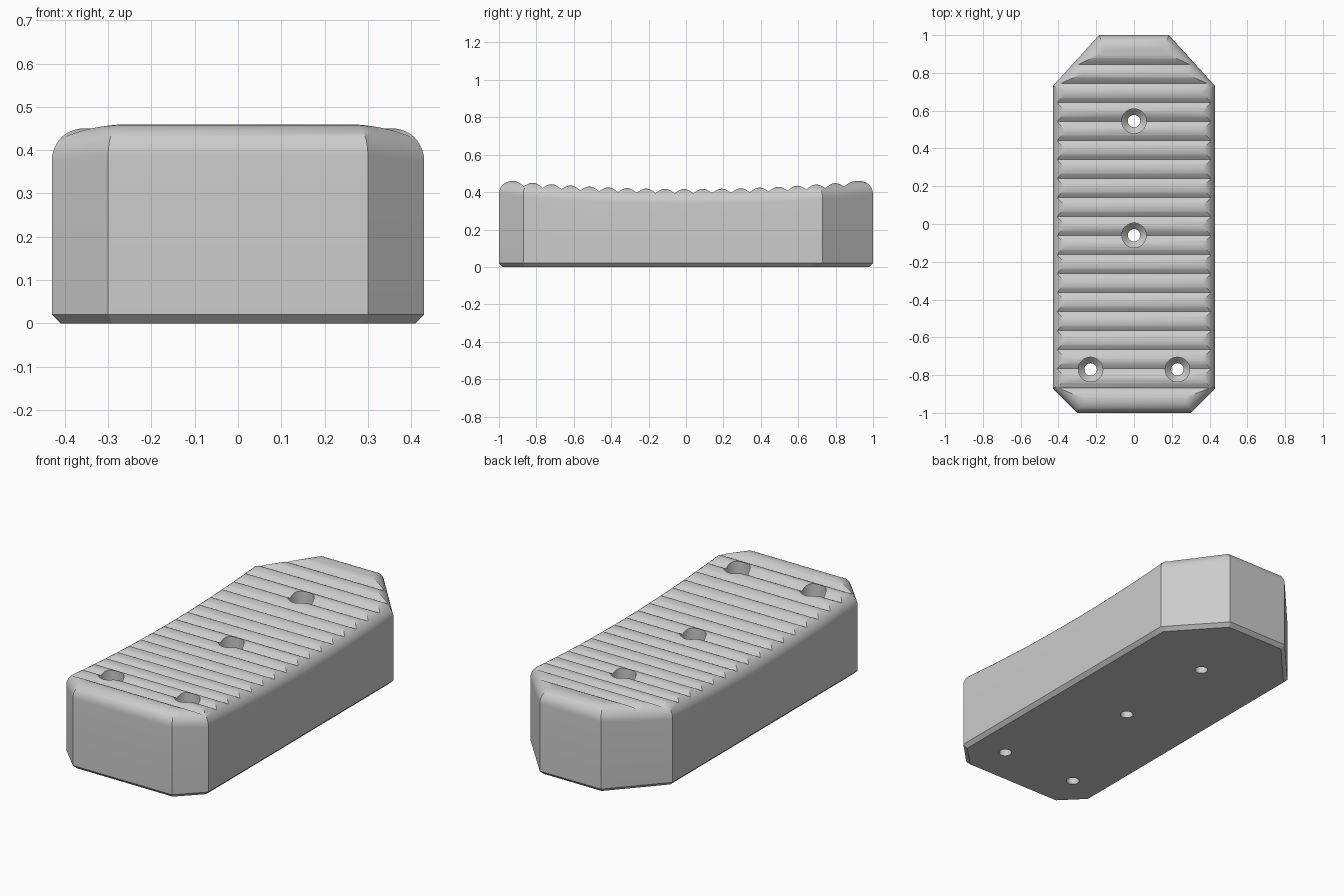
import bpy
import bmesh
import math
from mathutils import Vector

if "Cube" in bpy.data.objects:
    bpy.data.objects.remove(bpy.data.objects["Cube"], do_unlink=True)

FILLET = 0.08
CHAMFER = 0.02
PITCH = 0.1007
FIRST, GROOVES = -0.867, 18
DEPTH = 0.023
HALF_OUTLINE = [Vector(p) for p in ((0.30, -1), (0.43, -0.87), (0.43, 0.73), (0.185, 1))]
STEPS = (5, 26, 8)


def top(y):
    """Height of the dished top surface."""
    return 0.417 + 0.05 * y * y


def new_object(name, bm):
    bmesh.ops.recalc_face_normals(bm, faces=bm.faces)
    mesh = bpy.data.meshes.new(name)
    bm.to_mesh(mesh)
    bm.free()
    obj = bpy.data.objects.new(name, mesh)
    bpy.context.collection.objects.link(obj)
    return obj


def half_ring(inset):
    """Right-hand half of the outline, moved inwards and subdivided."""
    dirs = [Vector((1, 0))]
    dirs += [(b - a).normalized() for a, b in zip(HALF_OUTLINE, HALF_OUTLINE[1:])]
    dirs += [Vector((-1, 0))]
    normals = [Vector((d.y, -d.x)) for d in dirs]
    corners = [p - inset * (m + n) / (1 + m.dot(n))
               for p, m, n in zip(HALF_OUTLINE, normals, normals[1:])]
    points = [corners[0]]
    for a, b, count in zip(corners, corners[1:], STEPS):
        points += [a.lerp(b, i / count) for i in range(1, count + 1)]
    return points


def build_body():
    bm = bmesh.new()

    def ring(inset, height):
        half = half_ring(inset)
        right = [bm.verts.new((p.x, p.y, height(p.y))) for p in half]
        left = [bm.verts.new((-p.x, p.y, height(p.y))) for p in half]
        return right, left

    # Bottom chamfer, straight walls, then rounded top edge
    rings = [ring(CHAMFER, lambda y: 0), ring(0, lambda y: CHAMFER)]
    segments = 10
    for i in range(segments + 1):
        t = math.pi / 2 * i / segments
        rings.append(ring(FILLET * (1 - math.cos(t)),
                          lambda y: top(y) - FILLET * (1 - math.sin(t))))
    for low, high in zip(rings, rings[1:]):
        a = low[0] + low[1][::-1]
        b = high[0] + high[1][::-1]
        for i in range(len(a)):
            j = (i + 1) % len(a)
            bm.faces.new((a[i], a[j], b[j], b[i]))
    # Dished top in strips, flat underside
    right, left = rings[-1]
    for i in range(len(right) - 1):
        bm.faces.new((left[i], right[i], right[i + 1], left[i + 1]))
    bm.faces.new(rings[0][0] + rings[0][1][::-1])
    return new_object("grip_pad", bm)


def build_ridge_cutter():
    # Everything above the row of rounded ridges
    per = 10
    last = FIRST + PITCH * (GROOVES - 1)
    profile = [(-1.1, 0.6), (-1.1, top(1.1))]
    for i in range(-per // 2, (GROOVES - 1) * per + per // 2 + 1):
        y = FIRST + PITCH * i / per
        ridge = abs(math.sin(math.pi * i / per))
        z = top(y) - 0.0005 - DEPTH * (1 - ridge)
        if y < FIRST - PITCH * 0.45 or y > last + PITCH * 0.45:
            z += 0.004
        profile.append((y, z))
    profile += [(1.1, top(1.1)), (1.1, 0.6)]
    bm = bmesh.new()
    ends = [[bm.verts.new((x, y, z)) for y, z in profile] for x in (-0.6, 0.6)]
    for end in ends:
        bm.faces.new(end)
    for i in range(len(profile)):
        j = (i + 1) % len(profile)
        bm.faces.new((ends[0][i], ends[0][j], ends[1][j], ends[1][i]))
    return new_object("ridge_cutter", bm)


def build_hole_cutter(x, y):
    # Through hole, sloped screw seat and wide bore
    seat = top(y) - 0.10
    profile = [(0.033, -0.1), (0.033, seat - 0.035), (0.065, seat), (0.065, 0.7)]
    sides = 32
    bm = bmesh.new()
    loops = []
    for r, z in profile:
        loops.append([bm.verts.new((x + r * math.cos(math.tau * k / sides),
                                    y + r * math.sin(math.tau * k / sides), z))
                      for k in range(sides)])
    for a, b in zip(loops, loops[1:]):
        for i in range(sides):
            j = (i + 1) % sides
            bm.faces.new((a[i], a[j], b[j], b[i]))
    bm.faces.new(loops[0])
    bm.faces.new(loops[-1])
    return new_object("screw_hole_cutter", bm)


body = build_body()
cutters = [build_ridge_cutter()]
for x, y in ((0, 0.545), (0, -0.06), (0.23, -0.77), (-0.23, -0.77)):
    cutters.append(build_hole_cutter(x, y))

# Cut ridges and holes into the pad
bpy.ops.object.select_all(action="DESELECT")
body.select_set(True)
bpy.context.view_layer.objects.active = body
for cutter in cutters:
    cutter.hide_render = True
    mod = body.modifiers.new("cut", "BOOLEAN")
    mod.operation = "DIFFERENCE"
    mod.solver = "EXACT"
    mod.object = cutter
    bpy.ops.object.modifier_apply(modifier=mod.name)
    bpy.data.objects.remove(cutter, do_unlink=True)

# Plain grey finish
grey = bpy.data.materials.new("plain_grey")
grey.use_nodes = True
colour = (0.6, 0.6, 0.6, 1)
grey.diffuse_color = colour
grey.node_tree.nodes["Principled BSDF"].inputs["Base Color"].default_value = colour
body.data.materials.clear()
body.data.materials.append(grey)
bpy.ops.object.shade_smooth_by_angle(angle=math.radians(30))
